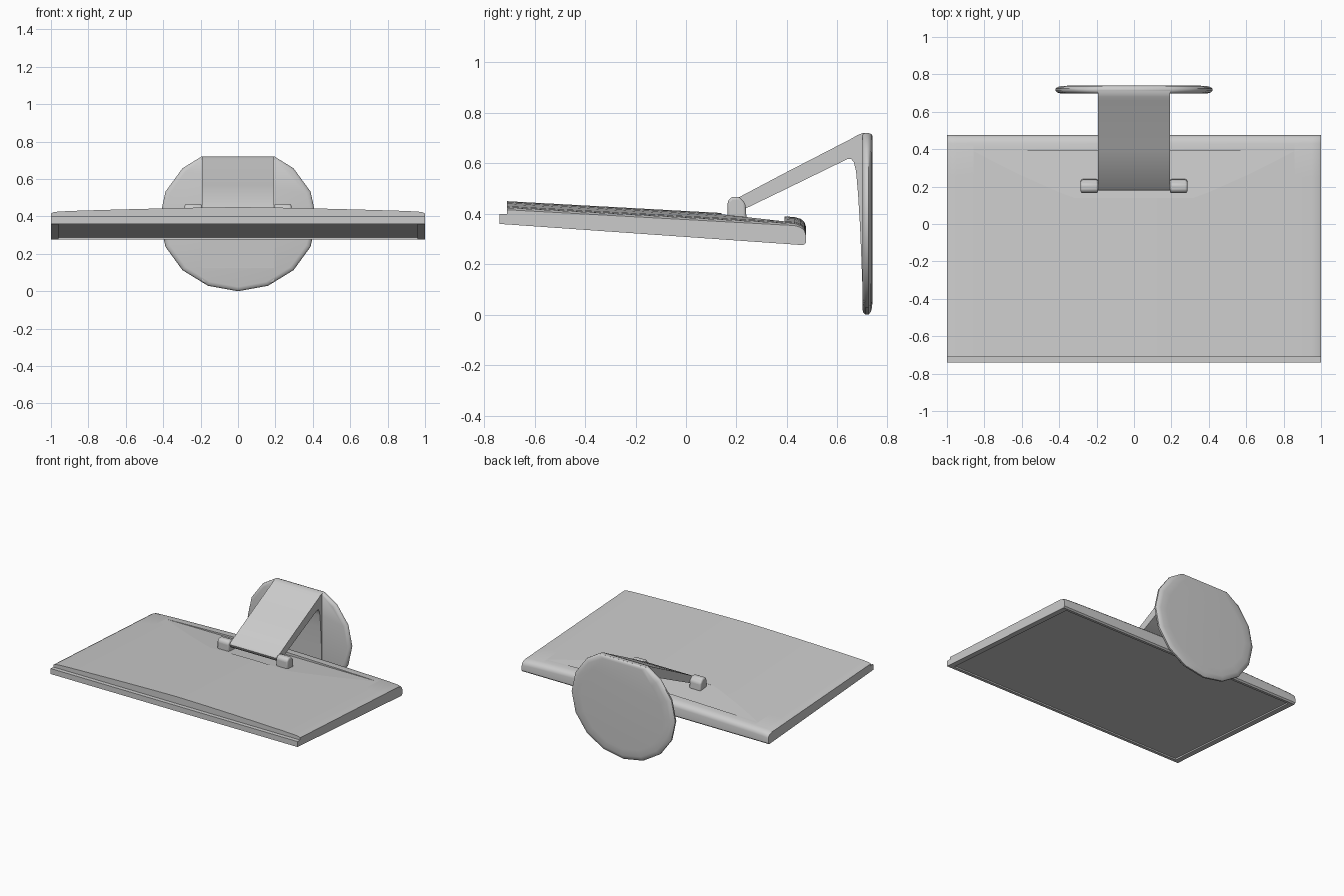
import bpy, bmesh, math
from math import sin, cos, radians

old = bpy.data.objects.get("Cube")
if old:
    bpy.data.objects.remove(old, do_unlink=True)

grey = bpy.data.materials.new("plain_grey")
grey.use_nodes = True
colour = (0.6, 0.6, 0.6, 1)
grey.diffuse_color = colour
grey.node_tree.nodes["Principled BSDF"].inputs["Base Color"].default_value = colour


def skin(name, rings):
    """Skin a list of closed rings of points and cap both ends."""
    bm = bmesh.new()
    loops = [[bm.verts.new(p) for p in ring] for ring in rings]
    n = len(loops[0])
    for a, b in zip(loops, loops[1:]):
        for i in range(n):
            j = (i + 1) % n
            bm.faces.new((a[i], a[j], b[j], b[i]))
    bm.faces.new(loops[0])
    bm.faces.new(loops[-1])
    bmesh.ops.recalc_face_normals(bm, faces=bm.faces)
    mesh = bpy.data.meshes.new(name)
    bm.to_mesh(mesh)
    bm.free()
    mesh.materials.append(grey)
    obj = bpy.data.objects.new(name, mesh)
    bpy.context.collection.objects.link(obj)
    return obj


def prism(name, profile, x0, x1):
    return skin(name, [[(x, y, z) for y, z in profile] for x in (x0, x1)])


def bevel(obj, width, segments=3):
    mod = obj.modifiers.new("bevel", 'BEVEL')
    mod.width, mod.segments, mod.limit_method = width, segments, 'ANGLE'


def smooth(obj, angle=35):
    bpy.ops.object.select_all(action='DESELECT')
    bpy.context.view_layer.objects.active = obj
    obj.select_set(True)
    bpy.ops.object.shade_smooth_by_angle(angle=radians(angle))


def cut(obj, cutter):
    cutter.hide_render = True
    cutter.hide_set(True)
    mod = obj.modifiers.new("cut", 'BOOLEAN')
    mod.operation, mod.solver, mod.object = 'DIFFERENCE', 'EXACT', cutter


# Display housing: tilted slab with a gently crowned back and a thin lip
def under(y):
    return 0.36 - 0.07 * (y + 0.74)


def crown(x, y):
    return 0.45 - 0.055 * (y + 0.71) - 0.024 * abs(x) ** 1.35


def housing_section(x, drop):
    tops = [(y, crown(x, y) - drop) for y in (-0.71, -0.4, 0, 0.25, 0.43)]
    tail = [(0.455, crown(x, 0.455) - drop - 0.006),
            (0.47, crown(x, 0.47) - drop - 0.018),
            (0.475, crown(x, 0.475) - drop - 0.035)]
    pts = [(-0.74, under(-0.74)), (-0.74, 0.4), (-0.71, 0.4)] + tops + tail
    pts += [(0.475, under(0.475) + 0.01), (0.465, under(0.465))]
    return [(x, y, z) for y, z in pts]


half = [(0.0, 0), (0.2, 0), (0.4, 0), (0.6, 0), (0.75, 0), (0.86, 0),
        (0.95, 0.001), (0.985, 0.003), (1.0, 0.01)]
stations = [(-x, d) for x, d in reversed(half[1:])] + half
housing = skin("display_housing", [housing_section(x, d) for x, d in stations])

# Recess in the back for the hinge, and the inset screen underneath
cut(housing, prism("recess_cutter",
                   [(0.14, 0.398), (0.39, 0.37), (0.39, 0.6), (0.14, 0.6)],
                   -0.855, 0.855))
cut(housing, prism("screen_cutter",
                   [(y, under(y) + h) for y, h in
                    ((-0.715, 0.01), (0.445, 0.01), (0.445, -0.1), (-0.715, -0.1))],
                   -0.96, 0.96))
smooth(housing)

# Stand base: upright oval disc with a flat top and soft rim
MID = 0.385
outline = []
for i in range(16):
    a = radians(22.5 * i)
    x, z = 0.42 * sin(a), -MID * cos(a)
    if i == 8:
        continue
    if i in (7, 9):
        x, z = math.copysign(0.195, x), 0.335
    outline.append((x, z))
rim = [(0.699, 0.94), (0.703, 0.98), (0.712, 1), (0.724, 1), (0.733, 0.97),
       (0.738, 0.92), (0.74, 0.8)]
base = skin("stand_base", [[(x * s, y, MID + z * (s if z < 0.33 else 1 - (1 - s) * 0.3))
                            for x, z in outline] for y, s in rim])
smooth(base, 50)

# Arm: slanted plate that bends into the base
arm = prism("stand_arm",
            [(0.185, 0.425), (0.18, 0.44), (0.19, 0.455), (0.4, 0.566), (0.66, 0.7),
             (0.68, 0.712), (0.7, 0.72), (0.725, 0.72), (0.725, 0.4), (0.715, 0.05),
             (0.702, 0.05), (0.69, 0.35), (0.682, 0.48), (0.674, 0.57),
             (0.665, 0.605), (0.655, 0.617), (0.64, 0.617), (0.4, 0.5),
             (0.22, 0.413), (0.2, 0.412)], -0.192, 0.192)
smooth(arm)

# Hinge knuckles on both sides of the arm
for side, label in ((1, "left"), (-1, "right")):
    knuckle = prism("hinge_knuckle_" + label,
                    [(0.165, 0.385), (0.165, 0.45), (0.18, 0.467), (0.212, 0.467),
                     (0.236, 0.44), (0.24, 0.38)], side * 0.192, side * 0.285)
    bevel(knuckle, 0.01)
    smooth(knuckle)
